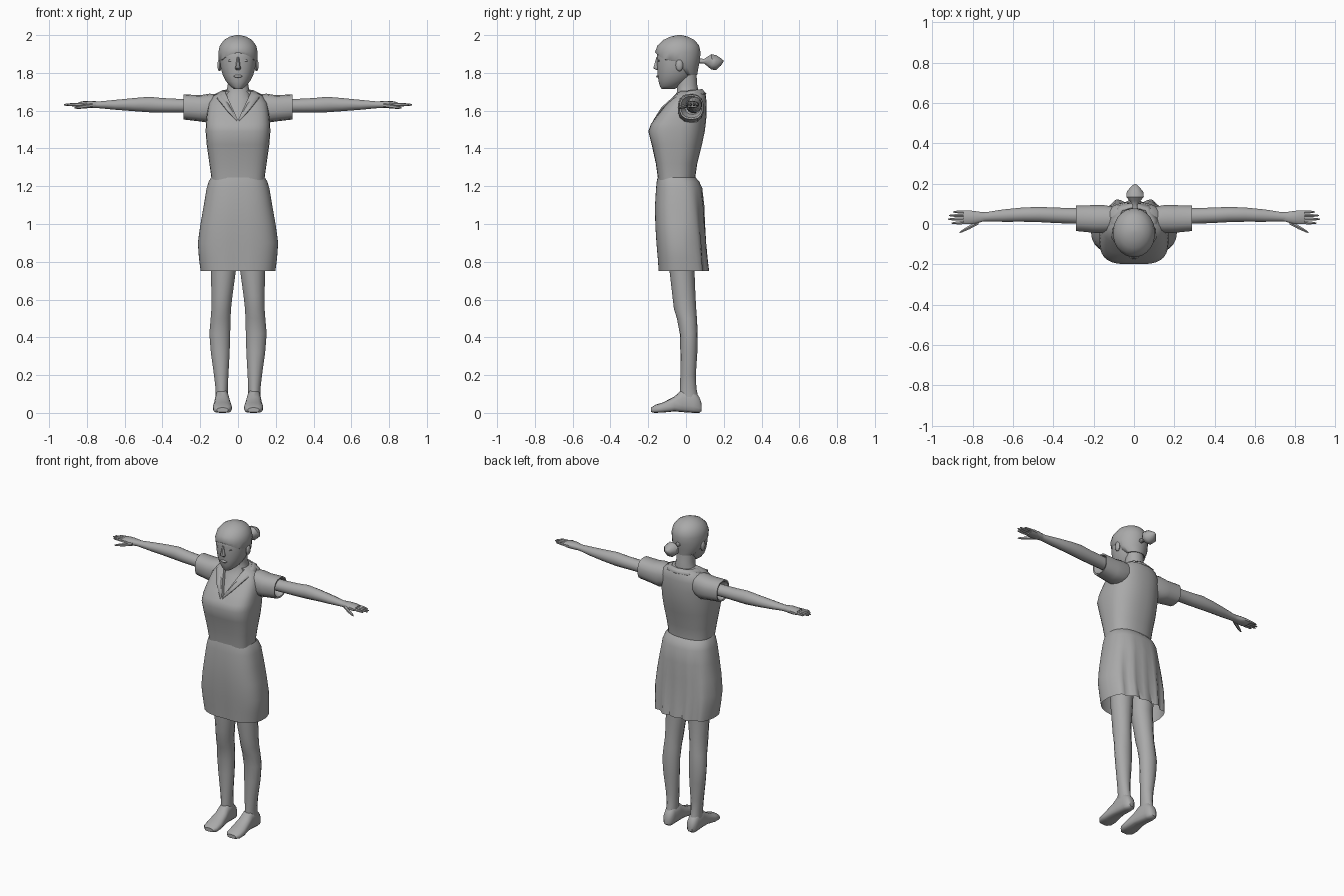
import bpy, bmesh, math
from mathutils import Vector

GREY = bpy.data.materials.new("plain_grey")
GREY.diffuse_color = (0.4, 0.4, 0.4, 1)


def shade(ob, angle=45):
    bpy.ops.object.select_all(action='DESELECT')
    ob.select_set(True)
    bpy.context.view_layer.objects.active = ob
    bpy.ops.object.shade_smooth_by_angle(angle=math.radians(angle))


def finish(name, bm, mirror=False, angle=45):
    bmesh.ops.recalc_face_normals(bm, faces=bm.faces[:])
    me = bpy.data.meshes.new(name)
    bm.to_mesh(me)
    bm.free()
    me.materials.append(GREY)
    ob = bpy.data.objects.new(name, me)
    bpy.context.collection.objects.link(ob)
    shade(ob, angle)
    if mirror:
        ob.modifiers.new("mirror", 'MIRROR')
    return ob


def loft(name, axis, rings, n=16, p=(2, 2), caps=True, warp=None, mirror=False):
    """Skin rounded sections (t, u_low, u_high, v_low, v_high) along an axis.
    p gives the squareness of the low-v and high-v halves."""
    bm = bmesh.new()
    loops = []
    for t, u0, u1, v0, v1 in rings:
        loop = []
        for i in range(n):
            a = 2 * math.pi * (i + 0.5) / n
            c, s = math.cos(a), math.sin(a)
            e = 2 / (p[1] if s > 0 else p[0])
            co = [(u0 + u1) / 2 + (u1 - u0) / 2 * math.copysign(abs(c) ** e, c),
                  (v0 + v1) / 2 + (v1 - v0) / 2 * math.copysign(abs(s) ** e, s)]
            co.insert(axis, t)
            loop.append(bm.verts.new(warp(*co) if warp else co))
        loops.append(loop)
    for a, b in zip(loops, loops[1:]):
        for i in range(n):
            j = (i + 1) % n
            bm.faces.new((a[i], a[j], b[j], b[i]))
    if caps:
        bm.faces.new(loops[0])
        bm.faces.new(loops[-1])
    return finish(name, bm, mirror)


def sym(rows):
    """Rows (z, half width, front y, back y) centred on x."""
    return [(z, -w, w, f, b) for z, w, f, b in rows]


def finger(name, start, end, r0, r1):
    """Tapered tube with a pointed tip, mirrored to both hands."""
    a, b = Vector(start), Vector(end)
    rings = []
    for k, r in ((0, r0), (0.5, r0), (0.88, r1), (1, r1 * 0.4)):
        c = a.lerp(b, k)
        rings.append((c.x, c.y - r, c.y + r, c.z - r, c.z + r))
    loft(name, 0, rings, n=6, mirror=True)


def blob(name, pos, size, mirror=False):
    bm = bmesh.new()
    bmesh.ops.create_uvsphere(bm, u_segments=10, v_segments=6, radius=1)
    for v in bm.verts:
        v.co = Vector(pos) + Vector(a * b for a, b in zip(v.co, size))
    return finish(name, bm, mirror)


# Blouse, with a V neckline cut out
blouse = loft("blouse", 2, sym([
    (1.20, .140, -.145, .050), (1.25, .142, -.150, .050), (1.32, .152, -.160, .060),
    (1.42, .166, -.182, .085), (1.49, .172, -.200, .100), (1.53, .170, -.186, .105),
    (1.58, .165, -.148, .110), (1.64, .155, -.100, .110), (1.68, .130, -.065, .105),
    (1.705, .080, -.035, .090)]), n=32, p=(3.4, 2.3))
bm = bmesh.new()
tri = [(0, 1.55), (.08, 1.725), (-.08, 1.725)]
front = [bm.verts.new((x, -.3, z)) for x, z in tri]
back = [bm.verts.new((x, -.03, z)) for x, z in tri]
bm.faces.new(front)
bm.faces.new(back)
for i in range(3):
    j = (i + 1) % 3
    bm.faces.new((front[i], front[j], back[j], back[i]))
cutter = finish("neckline_cutter", bm)
cutter.hide_render = True
cut = blouse.modifiers.new("neckline", 'BOOLEAN')
cut.operation, cut.object, cut.solver = 'DIFFERENCE', cutter, 'EXACT'
bpy.context.view_layer.objects.active = blouse
bpy.ops.object.modifier_apply(modifier="neckline")
bpy.data.objects.remove(cutter)
shade(blouse)

# Collar running from the nape down to the V
inner = [(0, .085, 1.715), (.06, .068, 1.712), (.083, .02, 1.708),
         (.078, -.04, 1.692), (.042, -.118, 1.622), (.0, -.168, 1.55)]
outer = [(0, .108, 1.69), (.075, .092, 1.69), (.118, .02, 1.69),
         (.112, -.07, 1.672), (.068, -.13, 1.618), (.006, -.176, 1.545)]
bm = bmesh.new()
vi, vo = [[bm.verts.new(c) for c in row] for row in (inner, outer)]
for i in range(len(vi) - 1):
    bm.faces.new((vi[i], vi[i + 1], vo[i + 1], vo[i]))
collar = finish("collar", bm, mirror=True)
collar.modifiers.new("thickness", 'SOLIDIFY').thickness = 0.008


# Skirt, with pleats deepening towards the hem at the back
def pleat(x, y, z):
    k = max(0, (1.2 - z) / .45)
    if y > 0:
        y += .011 * k * math.cos(x * 75)
    else:
        y += .010 * k * max(0, 1 - abs(x) / .04)
    return x, y, z


loft("skirt", 2, sym([
    (1.245, .143, -.151, .052), (1.225, .155, -.155, .070), (1.19, .166, -.159, .086),
    (1.10, .181, -.165, .096), (1.00, .199, -.164, .100), (.90, .213, -.158, .106),
    (.82, .207, -.151, .113), (.75, .198, -.146, .120)]),
    n=56, p=(2.7, 2.4), caps=False, warp=pleat)

# Neck and upper chest
loft("neck", 2, sym([
    (1.53, .060, -.160, 0), (1.60, .080, -.112, .05), (1.66, .080, -.072, .065),
    (1.70, .062, -.048, .068), (1.74, .055, -.050, .060), (1.82, .055, -.050, .055)]),
    n=16, p=(2.4, 2))

# Head
loft("head", 2, sym([
    (1.715, .022, -.130, -.060), (1.73, .042, -.139, -.030), (1.755, .064, -.146, .010),
    (1.79, .082, -.151, .040), (1.83, .093, -.153, .058), (1.88, .098, -.156, .068),
    (1.93, .095, -.150, .066), (1.97, .06, -.105, .03)]), n=20, p=(2.2, 2))


# Hair cap, its lower edge rising over the forehead
def hairline(x, y, z):
    if y < -.09:
        low = 1.905 - .04 * min(1, abs(x) / .09) ** 2
    elif y < -.03:
        low = 1.855
    else:
        low = 1.79
    return x, y, max(z, low)


loft("hair", 2, sym([
    (1.785, .062, -.050, .060), (1.83, .096, -.120, .067), (1.87, .103, -.161, .075),
    (1.91, .105, -.165, .078), (1.945, .097, -.152, .070), (1.975, .074, -.120, .045),
    (1.992, .044, -.082, .010), (2.0, .010, -.045, -.025)]), n=24, warp=hairline)

# Hair bun with its tie
loft("hair_bun", 1, [(y, .005 - r, .005 + r, z - r * .95, z + r * .95) for y, r, z in (
    (.06, .016, 1.865), (.095, .013, 1.862), (.115, .030, 1.86), (.135, .047, 1.858),
    (.160, .044, 1.855), (.185, .022, 1.858), (.198, .005, 1.862))], n=8)

# Face details
loft("nose", 2, sym([
    (1.815, .012, -.158, -.14), (1.825, .017, -.175, -.14), (1.84, .012, -.170, -.14),
    (1.885, .007, -.157, -.14)]), n=8)
blob("lips", (0, -.148, 1.782), (.024, .010, .008))
blob("eye", (.038, -.143, 1.865), (.017, .006, .006), mirror=True)
blob("ear", (.098, -.035, 1.84), (.012, .020, .032), mirror=True)

# Sleeves with an open cuff
loft("sleeve", 0, [
    (.09, -.035, .085, 1.56, 1.685), (.15, -.045, .095, 1.535, 1.690),
    (.20, -.045, .095, 1.543, 1.682), (.288, -.036, .092, 1.553, 1.686),
    (.286, -.028, .084, 1.562, 1.677), (.24, -.005, .075, 1.58, 1.66)],
    n=14, p=(2.4, 2.4), mirror=True)

# Arms
loft("arm", 0, [
    (.20, 0, .080, 1.585, 1.665), (.30, 0, .080, 1.589, 1.663),
    (.40, .004, .083, 1.589, 1.668), (.47, .008, .086, 1.590, 1.675),
    (.55, .010, .083, 1.596, 1.668), (.65, .010, .073, 1.604, 1.658),
    (.73, .012, .060, 1.612, 1.650), (.76, .010, .060, 1.613, 1.650)],
    n=12, mirror=True)

# Hands
loft("palm", 0, [
    (.74, .014, .058, 1.614, 1.649), (.78, .002, .064, 1.613, 1.652),
    (.82, -.002, .069, 1.614, 1.650), (.845, 0, .067, 1.618, 1.645)],
    n=10, p=(2.5, 2.5), mirror=True)
for i, (y0, y1, x) in enumerate(((.059, .060, .897), (.042, .042, .918),
                                 (.025, .024, .922), (.008, .004, .905))):
    finger(f"finger_{i + 1}", (.825, y0, 1.633), (x, y1, 1.631), .009, .006)
finger("thumb", (.77, .008, 1.628), (.865, -.042, 1.615), .011, .007)

# Legs
loft("leg", 2, [
    (.90, .005, .150, -.095, .050), (.75, .010, .145, -.087, .045),
    (.62, .028, .142, -.072, .050), (.55, .036, .142, -.064, .054),
    (.50, .038, .146, -.048, .058), (.42, .040, .153, -.033, .062),
    (.32, .043, .145, -.030, .060), (.20, .050, .128, -.030, .052),
    (.13, .053, .120, -.032, .055), (.08, .053, .120, -.035, .065)],
    n=14, mirror=True)

# Feet
loft("foot", 1, [
    (.083, .070, .102, .010, .050), (.070, .055, .115, 0, .085),
    (.040, .050, .121, 0, .120), (-.020, .046, .122, .004, .125),
    (-.060, .040, .126, .008, .088), (-.120, .032, .134, .002, .056),
    (-.165, .035, .130, 0, .042), (-.184, .052, .112, .004, .028)],
    n=14, p=(3.5, 2.3), mirror=True)
